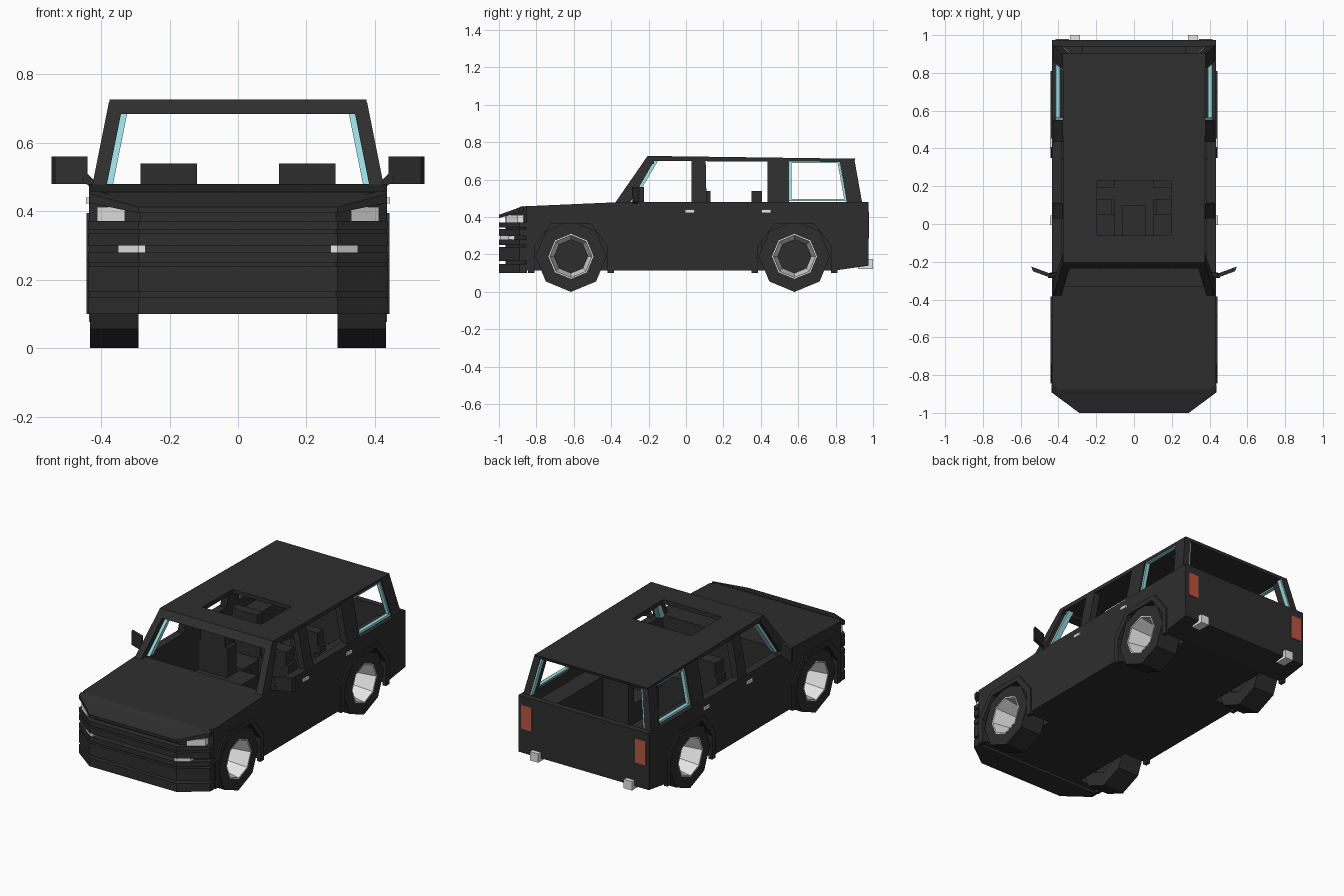
import bpy, bmesh, math
from mathutils import Vector

if "Cube" in bpy.data.objects:
    bpy.data.objects.remove(bpy.data.objects["Cube"])


def material(name, rgb):
    m = bpy.data.materials.new(name)
    m.use_nodes = True
    m.diffuse_color = (*rgb, 1)
    m.node_tree.nodes["Principled BSDF"].inputs["Base Color"].default_value = (*rgb, 1)
    return m


BLACK = material("black paint", (0.027, 0.027, 0.027))
WHITE = material("light silver", (0.8, 0.8, 0.8))
TEAL = material("pale teal glass", (0.32, 0.7, 0.75))
RED = material("lamp red", (0.5, 0.09, 0.055))


def finish(name, bm, mat):
    bmesh.ops.recalc_face_normals(bm, faces=bm.faces)
    mesh = bpy.data.meshes.new(name)
    bm.to_mesh(mesh)
    bm.free()
    mesh.materials.append(mat)
    ob = bpy.data.objects.new(name, mesh)
    bpy.context.collection.objects.link(ob)
    return ob


def add_prism(bm, low, high):
    a = [bm.verts.new(p) for p in low]
    b = [bm.verts.new(p) for p in high]
    bm.faces.new(a)
    bm.faces.new(b)
    for i in range(len(a)):
        j = (i + 1) % len(a)
        bm.faces.new((a[i], a[j], b[j], b[i]))


def solid(name, low, high, mat=BLACK, mirror=False):
    """Prism between two matching loops, optionally repeated on the other side."""
    bm = bmesh.new()
    for s in ((1, -1) if mirror else (1,)):
        add_prism(bm, [(s * x, y, z) for x, y, z in low], [(s * x, y, z) for x, y, z in high])
    return finish(name, bm, mat)


def side(name, yz, x0, x1, mat=BLACK, mirror=False):
    return solid(name, [(x0, y, z) for y, z in yz], [(x1, y, z) for y, z in yz], mat, mirror)


def plan(name, xy, z0, z1, mat=BLACK, mirror=False):
    return solid(name, [(x, y, z0) for x, y in xy], [(x, y, z1) for x, y in xy], mat, mirror)


def box(name, x0, x1, y0, y1, z0, z1, mat=BLACK, mirror=False):
    return plan(name, [(x0, y0), (x1, y0), (x1, y1), (x0, y1)], z0, z1, mat, mirror)


def leaning(name, yz, d0, d1, mat=BLACK):
    """Cabin side part that follows the inward lean of the pillars."""
    lean = lambda z: 0.425 - (z - 0.48) * 0.2
    solid(name, [(lean(z) - d0, y, z) for y, z in yz],
          [(lean(z) - d1, y, z) for y, z in yz], mat, True)


def cut(ob, cutter):
    mod = ob.modifiers.new("cut", "BOOLEAN")
    mod.operation, mod.solver, mod.object = "DIFFERENCE", "EXACT", cutter
    bpy.context.view_layer.objects.active = ob
    bpy.ops.object.modifier_apply(modifier=mod.name)
    bpy.data.objects.remove(cutter)


def chop_corners(ob, inset):
    """Slice the front corners off along the nose taper."""
    bm = bmesh.new()
    bm.from_mesh(ob.data)
    for s in (1, -1):
        n = Vector((s * 0.11, -0.145, 0)).normalized()
        co = Vector((s * 0.435, -0.89, 0)) - n * inset
        bmesh.ops.bisect_plane(bm, geom=bm.verts[:] + bm.edges[:] + bm.faces[:],
                               plane_co=co, plane_no=n, clear_outer=True)
        bmesh.ops.holes_fill(bm, edges=[e for e in bm.edges if e.is_boundary])
    bmesh.ops.recalc_face_normals(bm, faces=bm.faces)
    bm.to_mesh(ob.data)
    bm.free()


def lathe(name, profile, y, z, mat, closed):
    """Eight-sided ring about the wheel axle, made for both sides."""
    bm = bmesh.new()
    for s in (1, -1):
        rings = []
        for k in range(8):
            t = k * math.pi / 4
            rings.append([bm.verts.new((s * x, y + r * math.sin(t), z + r * math.cos(t)))
                          for r, x in profile])
        for k in range(8):
            a, b = rings[k], rings[(k + 1) % 8]
            for i in range(len(profile) if closed else len(profile) - 1):
                j = (i + 1) % len(profile)
                bm.faces.new((a[i], a[j], b[j], b[i]))
    return finish(name, bm, mat)


# Lower body with hood, open cabin and wheel wells
body = side("lower_body", [(0.975, 0.14), (0.8, 0.115), (-0.965, 0.115), (-0.965, 0.42),
                           (-0.88, 0.457), (-0.35, 0.48), (0.975, 0.48)], -0.435, 0.435)
chop_corners(body, 0.03)
cut(body, box("front_cabin_cut", -0.385, 0.385, -0.33, 0.34, 0.16, 0.6))
cut(body, box("rear_floor_cut", -0.27, 0.27, 0.3, 0.94, 0.16, 0.6))
cut(body, box("rear_cabin_cut", -0.385, 0.385, 0.3, 0.94, 0.42, 0.6))


def arch(c, w0, z0, w1, z1):
    return [(c - w0, 0.1), (c - w0, z0), (c - w1, z1), (c + w1, z1), (c + w0, z0), (c + w0, 0.1)]


# Wheels and arches
for end, c in (("front", -0.615), ("rear", 0.58)):
    cut(body, side(end + "_well_cut", arch(c, 0.2, 0.25, 0.11, 0.385), 0.28, 0.6, mirror=True))
    outer = arch(c, 0.23, 0.26, 0.125, 0.395)
    inner = arch(c, 0.195, 0.245, 0.105, 0.365)
    side(end + "_arch_flares", outer + inner[::-1], 0.42, 0.443, mirror=True)
    lathe(end + "_tyres", [(0.19, 0.29), (0.19, 0.433), (0.117, 0.433), (0.105, 0.29)],
          c, 0.19, BLACK, True)
    lathe(end + "_rims", [(0.12, 0.436), (0.113, 0.436), (0.09, 0.305)], c, 0.19, WHITE, False)
    lathe(end + "_hubs", [(0.1, 0.3), (0.001, 0.3)], c, 0.19, BLACK, False)

# Nose: hood lip, stacked bumper bars and lamps
lip = side("hood_lip", [(-0.87, 0.459), (-1, 0.412), (-1, 0.395), (-0.87, 0.43)], -0.435, 0.435)
chop_corners(lip, 0)
for i, (z0, z1) in enumerate([(0.1, 0.15), (0.165, 0.24), (0.25, 0.28),
                              (0.3, 0.335), (0.345, 0.372)]):
    half = [(0.438, -0.85), (0.438, -0.89), (0.29, -1)]
    plan("bumper_bar_%d" % (i + 1), half + [(-x, y) for x, y in half[::-1]], z0, z1)
plan("headlights", [(0.33, -0.962), (0.412, -0.9), (0.412, -0.86), (0.33, -0.92)],
     0.372, 0.412, WHITE, True)
plan("fog_lights", [(0.27, -0.995), (0.29, -0.995), (0.35, -0.95), (0.35, -0.9), (0.27, -0.93)],
     0.28, 0.3, WHITE, True)

# Roof with sunroof opening and windscreen header
roof = side("roof", [(-0.225, 0.7), (-0.205, 0.727), (0.905, 0.712), (0.9, 0.695)], -0.376, 0.376)
cut(roof, box("sunroof_cut", -0.195, 0.195, -0.06, 0.23, 0.6, 0.8))
side("windscreen_header", [(-0.235, 0.685), (-0.205, 0.72), (-0.17, 0.72), (-0.17, 0.685)],
     -0.376, 0.376)

# Pillars
PILLARS = {
    "windscreen_pillars": [(-0.38, 0.475), (-0.3, 0.475), (-0.165, 0.71), (-0.21, 0.72)],
    "middle_pillars": [(0.03, 0.475), (0.11, 0.475), (0.105, 0.71), (0.03, 0.71)],
    "rear_door_pillars": [(0.435, 0.475), (0.55, 0.475), (0.55, 0.71), (0.435, 0.71)],
    "tail_pillars": [(0.86, 0.475), (0.942, 0.475), (0.9, 0.71), (0.82, 0.71)],
}
for name, shape in PILLARS.items():
    leaning(name, shape, 0, 0.042)

# Pale glass edging round the openings
leaning("windscreen_edging", [(-0.32, 0.48), (-0.28, 0.48), (-0.15, 0.7), (-0.18, 0.7)],
        0.025, 0.06, TEAL)
leaning("tail_edging", [(0.91, 0.48), (0.938, 0.48), (0.898, 0.7), (0.87, 0.7)],
        0.03, 0.052, TEAL)
leaning("quarter_window_frame",
        [(0.55, 0.485), (0.86, 0.485), (0.82, 0.7), (0.55, 0.7), (0.55, 0.497),
         (0.563, 0.497), (0.563, 0.689), (0.811, 0.689), (0.846, 0.497), (0.55, 0.497)],
        0.008, 0.03, TEAL)

# Seats and console
for row, y, depth in (("front", 0.05, 0.08), ("rear", 0.35, 0.055)):
    box(row + "_seat_backs", 0.1, 0.3, y, y + depth, 0.16, 0.46, mirror=True)
    box(row + "_headrests", 0.12, 0.285, y, y + depth, 0.45, 0.54, mirror=True)
    box(row + "_seat_cushions", 0.1, 0.3, y - 0.16, y + 0.02, 0.16, 0.28, mirror=True)
box("centre_console", -0.06, 0.06, -0.2, 0.1, 0.16, 0.32)

# Mirrors
plan("door_mirrors", [(0.44, -0.285), (0.535, -0.25), (0.545, -0.225), (0.45, -0.26)],
     0.48, 0.56, mirror=True)
solid("mirror_arms", [(0.41, -0.285, 0.48), (0.41, -0.255, 0.48), (0.425, -0.255, 0.465),
                      (0.425, -0.285, 0.465)],
      [(0.445, -0.285, 0.515), (0.445, -0.26, 0.515), (0.455, -0.26, 0.49),
       (0.455, -0.285, 0.49)], mirror=True)

# Handles, tail lamps and exhausts
for end, y in (("front", -0.005), ("rear", 0.405)):
    box(end + "_door_handles", 0.43, 0.444, y, y + 0.05, 0.423, 0.44, WHITE, True)
box("tail_lamps", 0.345, 0.415, 0.97, 0.979, 0.285, 0.43, RED, True)
box("exhaust_tips", 0.285, 0.34, 0.92, 1.0, 0.122, 0.175, WHITE, True)
